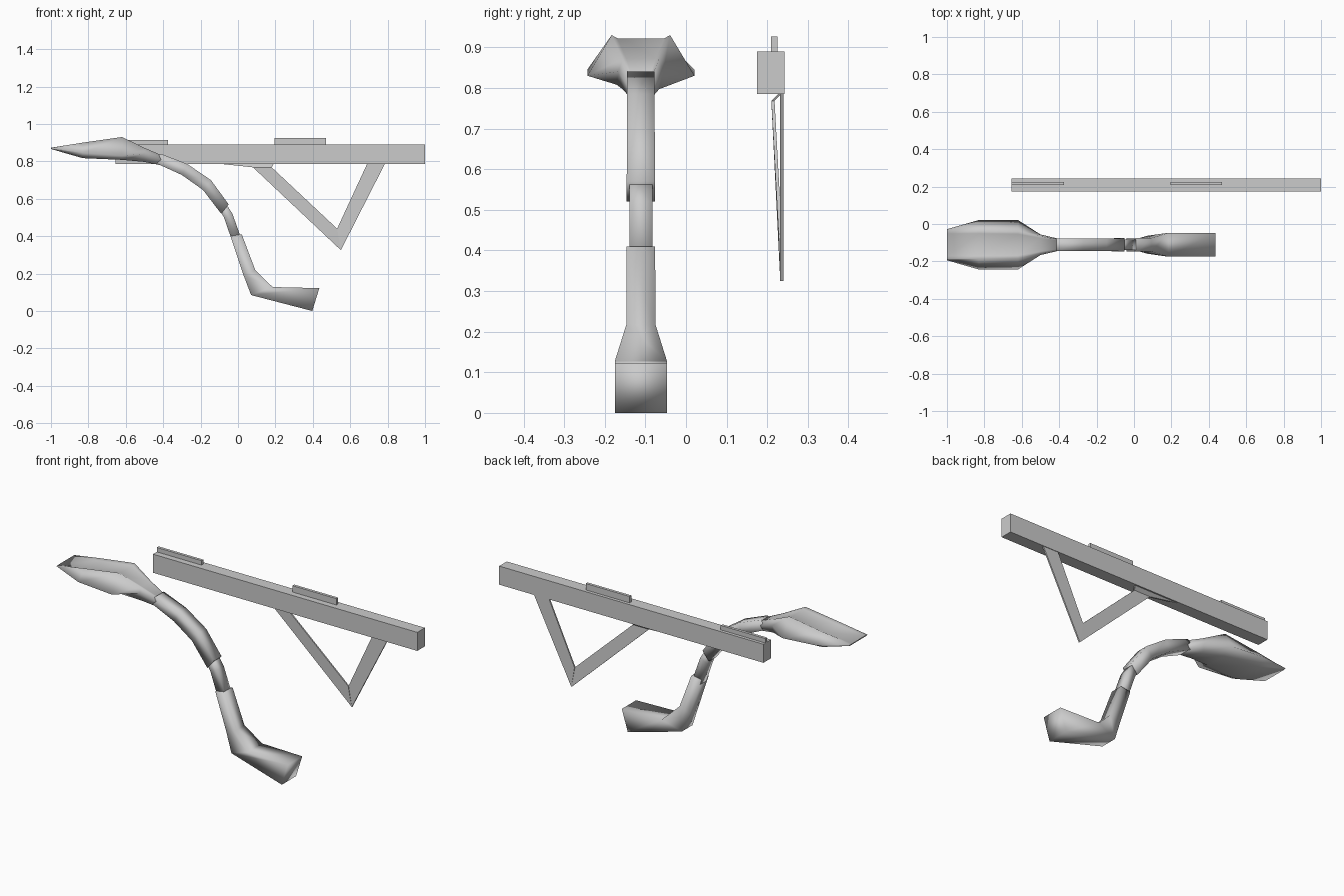
import bpy, bmesh

if "Cube" in bpy.data.objects:
    bpy.data.objects.remove(bpy.data.objects["Cube"])

CY = -0.111  # centre plane of the curved limb


def finish(name, bm, smooth=False):
    bmesh.ops.recalc_face_normals(bm, faces=bm.faces)
    mesh = bpy.data.meshes.new(name)
    bm.to_mesh(mesh)
    bm.free()
    if smooth:
        for p in mesh.polygons:
            p.use_smooth = True
    obj = bpy.data.objects.new(name, mesh)
    bpy.context.collection.objects.link(obj)
    return obj


def box(name, x0, x1, y0, y1, z0, z1):
    bm = bmesh.new()
    bmesh.ops.create_cube(bm, size=1)
    for v in bm.verts:
        v.co = ((x0 + x1) / 2 + v.co.x * (x1 - x0),
                (y0 + y1) / 2 + v.co.y * (y1 - y0),
                (z0 + z1) / 2 + v.co.z * (z1 - z0))
    return finish(name, bm)


def loft(name, sections):
    """Each section is half an outline, (x, half width, z) from bottom to top, mirrored in y."""
    bm = bmesh.new()
    rings = []
    for half in sections:
        pts = [(x, CY - w, z) for x, w, z in half]
        pts += [(x, CY + w, z) for x, w, z in reversed(half)]
        rings.append([bm.verts.new(p) for p in pts])
    n = len(rings[0])
    for a, b in zip(rings, rings[1:]):
        for i in range(n):
            j = (i + 1) % n
            bm.faces.new((a[i], a[j], b[j], b[i]))
    bm.faces.new(rings[0])
    bm.faces.new(rings[-1])
    return finish(name, bm, True)


def strips(name, quads, thick):
    bm = bmesh.new()
    for q in quads:
        near = [bm.verts.new(p) for p in q]
        far = [bm.verts.new((x, y + thick, z)) for x, y, z in q]
        bm.faces.new(near)
        bm.faces.new(far[::-1])
        for i in range(4):
            j = (i + 1) % 4
            bm.faces.new((near[i], near[j], far[j], far[i]))
    return finish(name, bm)


# straight beam with two thin top rails
box("beam", -0.655, 1.0, 0.175, 0.243, 0.785, 0.89)
box("end_rail", -0.655, -0.375, 0.209, 0.225, 0.885, 0.915)
box("middle_rail", 0.195, 0.47, 0.209, 0.225, 0.885, 0.926)

# V bracket hanging below the beam
strips("v_bracket", [
    [(-0.09, 0.228, 0.786), (0.19, 0.228, 0.786), (0.18, 0.21, 0.768), (0.08, 0.21, 0.768)],
    [(0.08, 0.21, 0.768), (0.18, 0.21, 0.768), (0.53, 0.228, 0.44), (0.55, 0.232, 0.325)],
    [(0.53, 0.232, 0.44), (0.69, 0.232, 0.786), (0.785, 0.232, 0.786), (0.55, 0.232, 0.325)],
], 0.008)

# flattened head with a shallow recessed top: x, top, side, bottom heights and half widths
head = []
for x, zt, zs, zb, wt, ws, wb in [
        (-1.0, 0.873, 0.87, 0.866, 0.075, 0.083, 0.075),
        (-0.83, 0.90, 0.845, 0.817, 0.075, 0.132, 0.080),
        (-0.62, 0.93, 0.83, 0.808, 0.072, 0.132, 0.060),
        (-0.50, 0.872, 0.84, 0.797, 0.045, 0.055, 0.045),
        (-0.39, 0.825, 0.80, 0.775, 0.026, 0.029, 0.026)]:
    dip = 0.008 if -0.9 < x < -0.6 else 0.0
    head.append([(x, wb, zb), (x, ws, zs), (x, wt, zt), (x, wt * 0.8, zt - dip)])
loft("head", head)


def bar(rows):
    """Rectangular sections from lower point, upper point and their half widths."""
    return [[(xl, wl, zl), (xu, wu, zu)] for xl, zl, xu, zu, wl, wu in rows]


# curved upper limb
loft("upper_limb", bar([
    (-0.46, 0.80, -0.41, 0.84, 0.034, 0.034),
    (-0.30, 0.727, -0.27, 0.785, 0.034, 0.034),
    (-0.187, 0.647, -0.145, 0.70, 0.034, 0.034),
    (-0.09, 0.52, -0.05, 0.57, 0.035, 0.035)]))

# thin middle section
loft("middle_limb", bar([
    (-0.10, 0.545, -0.068, 0.58, 0.028, 0.028),
    (-0.075, 0.50, -0.03, 0.52, 0.028, 0.028),
    (-0.03, 0.37, 0.02, 0.38, 0.028, 0.028)]))

# lower limb flaring into the block foot
loft("foot", bar([
    (-0.04, 0.40, 0.02, 0.41, 0.035, 0.035),
    (0.03, 0.19, 0.093, 0.217, 0.036, 0.036),
    (0.07, 0.085, 0.185, 0.128, 0.048, 0.064),
    (0.397, 0.0, 0.435, 0.122, 0.064, 0.064)]))
